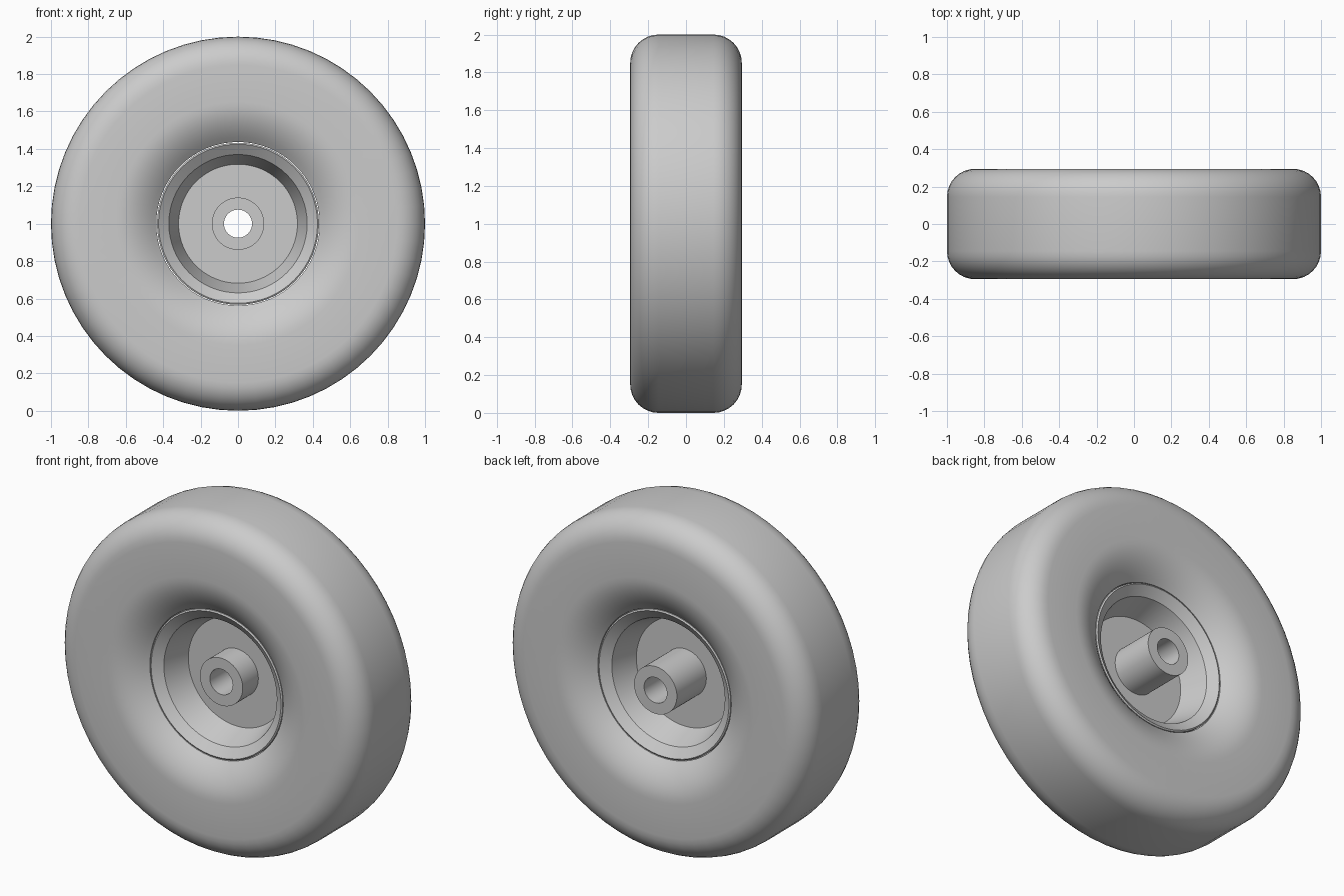
import bpy
import bmesh
from math import sin, cos, pi

cube = bpy.data.objects.get("Cube")
if cube:
    bpy.data.objects.remove(cube, do_unlink=True)

SEGMENTS = 64
AXLE_HEIGHT = 1.0

grey = bpy.data.materials.new("plain grey")
grey.use_nodes = True
colour = (0.6, 0.6, 0.6, 1)
grey.diffuse_color = colour
grey.node_tree.nodes["Principled BSDF"].inputs["Base Color"].default_value = colour


def lathe(name, profile, angle=30):
    """Turn a closed (radius, y) outline around the axle."""
    bm = bmesh.new()
    rings = []
    for i in range(SEGMENTS):
        a = 2 * pi * i / SEGMENTS
        rings.append([bm.verts.new((r * cos(a), y, r * sin(a))) for r, y in profile])
    n = len(profile)
    for i in range(SEGMENTS):
        here, there = rings[i], rings[(i + 1) % SEGMENTS]
        for j in range(n):
            k = (j + 1) % n
            bm.faces.new((here[j], here[k], there[k], there[j]))
    bmesh.ops.recalc_face_normals(bm, faces=bm.faces)
    mesh = bpy.data.meshes.new(name)
    bm.to_mesh(mesh)
    bm.free()
    mesh.materials.append(grey)
    obj = bpy.data.objects.new(name, mesh)
    obj.location.z = AXLE_HEIGHT
    bpy.context.collection.objects.link(obj)
    bpy.ops.object.select_all(action="DESELECT")
    obj.select_set(True)
    bpy.context.view_layer.objects.active = obj
    bpy.ops.object.shade_smooth_by_angle(angle=angle * pi / 180)
    return obj


def both_sides(half):
    """Complete a half outline with its mirror image across the wheel."""
    return half + [(r, -y) for r, y in reversed(half)]


# Tyre: dished inner sidewall, flat band, rounded shoulder, flat tread
WIDTH, CORNER = 0.295, 0.15
BEAD, DISH, DROP = 0.437, 0.65, 0.095
steps = 8
dish = []
for i in range(steps + 1):
    u = 1 - i / steps
    dish.append((DISH - (DISH - BEAD) * u, WIDTH - DROP * u * u))
shoulder = []
for i in range(steps + 1):
    t = pi / 2 * i / steps
    shoulder.append((1 - CORNER + CORNER * sin(t), WIDTH - CORNER + CORNER * cos(t)))
lathe("tyre", both_sides(dish + shoulder))

# Rim: sloping lip, steep bowl wall and a thin centre disc
lathe("rim", both_sides([(0.13, 0.01), (0.318, 0.01), (0.37, 0.165),
                         (0.425, 0.205), (0.433, 0.2)]), 20)

# Hub: bored sleeve that reaches further out at the back
lathe("hub", [(0.075, -0.156), (0.14, -0.156), (0.14, 0.285), (0.075, 0.285)])
